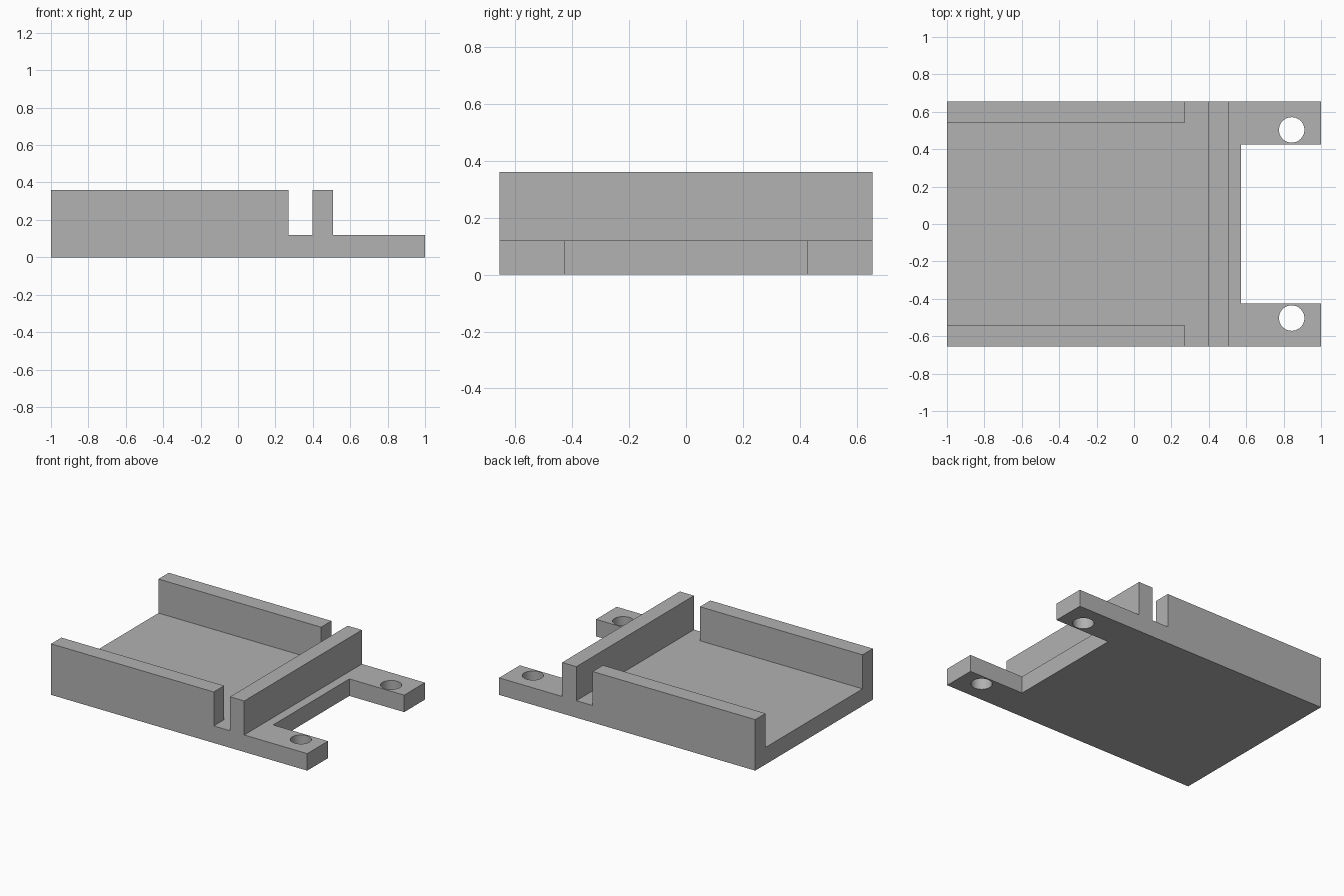
import bpy
import bmesh
from mathutils import Vector

cube = bpy.data.objects.get("Cube")
if cube:
    bpy.data.objects.remove(cube, do_unlink=True)

HALF_W, INNER, NOTCH_Y = 0.656, 0.541, 0.425
BASE_H, WALL_H = 0.12, 0.36

grey = bpy.data.materials.new("plain grey")
grey.use_nodes = True
colour = (0.445, 0.445, 0.445, 1)
grey.diffuse_color = colour
grey.node_tree.nodes["Principled BSDF"].inputs["Base Color"].default_value = colour


def add_mesh(name, bm):
    bmesh.ops.recalc_face_normals(bm, faces=bm.faces)
    mesh = bpy.data.meshes.new(name)
    bm.to_mesh(mesh)
    bm.free()
    mesh.materials.append(grey)
    obj = bpy.data.objects.new(name, mesh)
    bpy.context.collection.objects.link(obj)
    return obj


def prism(name, outline, z0, z1):
    """Extrude an xy outline between two heights."""
    bm = bmesh.new()
    face = bm.faces.new([bm.verts.new((x, y, z0)) for x, y in outline])
    new = bmesh.ops.extrude_face_region(bm, geom=[face])["geom"]
    bmesh.ops.translate(bm, vec=Vector((0, 0, z1 - z0)),
                        verts=[v for v in new if isinstance(v, bmesh.types.BMVert)])
    return add_mesh(name, bm)


def block(name, x0, x1, y0, y1, z0, z1):
    return prism(name, [(x0, y0), (x1, y0), (x1, y1), (x0, y1)], z0, z1)


def combine(target, tool, operation):
    mod = target.modifiers.new(tool.name, "BOOLEAN")
    mod.operation = operation
    mod.solver = "EXACT"
    mod.object = tool
    bpy.context.view_layer.objects.active = target
    bpy.ops.object.modifier_apply(modifier=mod.name)
    bpy.data.objects.remove(tool, do_unlink=True)


# Base plate with two mounting tabs
half = [(1, NOTCH_Y), (0.572, NOTCH_Y)]
outline = [(-1, -HALF_W), (1, -HALF_W)]
outline += [(x, -y) for x, y in half] + half[::-1]
outline += [(1, HALF_W), (-1, HALF_W)]
bracket = prism("bracket", outline, 0, BASE_H)

# Side walls and cross bar, rooted inside the plate
root = BASE_H / 2
for name, y0, y1 in (("right_wall", -HALF_W, -INNER), ("left_wall", INNER, HALF_W)):
    combine(bracket, block(name, -1, 0.27, y0, y1, root, WALL_H), "UNION")
combine(bracket, block("cross_bar", 0.397, 0.508, -HALF_W, HALF_W, root, WALL_H), "UNION")

# Screw holes through the tabs
for side in (-1, 1):
    bm = bmesh.new()
    bmesh.ops.create_cone(bm, cap_ends=True, segments=48, radius1=0.068,
                          radius2=0.068, depth=1)
    bmesh.ops.translate(bm, vec=Vector((0.843, side * 0.503, 0)), verts=bm.verts)
    combine(bracket, add_mesh("hole_cutter", bm), "DIFFERENCE")

# Smooth hole walls, sharp edges elsewhere
bpy.ops.object.select_all(action="DESELECT")
bracket.select_set(True)
bpy.context.view_layer.objects.active = bracket
bpy.ops.object.shade_smooth_by_angle()
